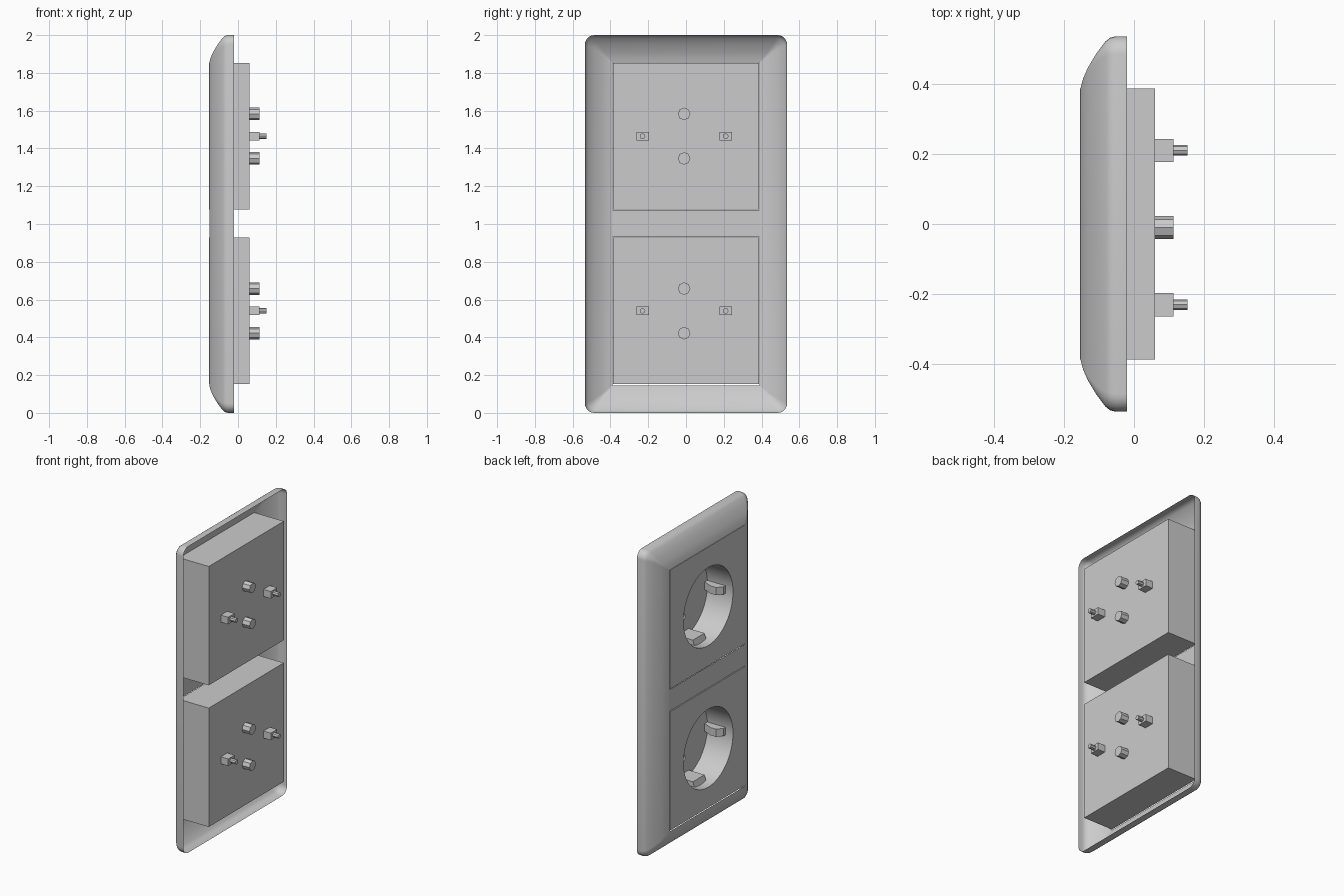
import bpy, bmesh, math
from mathutils import Matrix, Vector

cube = bpy.data.objects.get("Cube")
if cube:
    bpy.data.objects.remove(cube, do_unlink=True)

GREY = bpy.data.materials.new("light_grey_plastic")
GREY.use_nodes = True
colour = (0.6, 0.6, 0.6, 1)
GREY.diffuse_color = colour
GREY.node_tree.nodes["Principled BSDF"].inputs["Base Color"].default_value = colour

CENTRES = {"upper": 1.465, "lower": 0.54}   # socket heights
AXIS_Y = -0.01                              # socket axis
FACE_X, FLOOR_X, BACK_X = -0.154, 0.03, 0.06


def add_object(name, bm, smooth=False):
    mesh = bpy.data.meshes.new(name)
    bm.to_mesh(mesh)
    bm.free()
    mesh.materials.append(GREY)
    ob = bpy.data.objects.new(name, mesh)
    bpy.context.collection.objects.link(ob)
    if smooth:
        shade(ob)
    return ob


def select(ob):
    bpy.ops.object.select_all(action='DESELECT')
    ob.select_set(True)
    bpy.context.view_layer.objects.active = ob


def shade(ob):
    select(ob)
    bpy.ops.object.shade_smooth_by_angle(angle=math.radians(35))


def box(name, x0, x1, y, z, half_y, half_z):
    bm = bmesh.new()
    bmesh.ops.create_cube(bm, size=1)
    bmesh.ops.scale(bm, vec=(x1 - x0, 2 * half_y, 2 * half_z), verts=bm.verts)
    bmesh.ops.translate(bm, vec=((x0 + x1) / 2, y, z), verts=bm.verts)
    return add_object(name, bm)


def rod(name, x0, x1, y, z, radius, sides):
    bm = bmesh.new()
    bmesh.ops.create_cone(bm, cap_ends=True, segments=sides, radius1=radius,
                          radius2=radius, depth=x1 - x0,
                          matrix=Matrix.Translation(((x0 + x1) / 2, y, z))
                          @ Matrix.Rotation(math.pi / 2, 4, 'Y'))
    return add_object(name, bm, sides > 12)


def wall_block(name, z, angle, width, profile):
    """Extrude an (x, distance from axis) profile across the well wall."""
    turn = Matrix.Rotation(angle, 3, 'X')
    bm = bmesh.new()
    verts = [bm.verts.new(turn @ Vector((x, -width / 2, r)) + Vector((0, AXIS_Y, z)))
             for x, r in profile]
    face = bm.faces.new(verts)
    out = bmesh.ops.extrude_face_region(bm, geom=[face])
    moved = [g for g in out["geom"] if isinstance(g, bmesh.types.BMVert)]
    bmesh.ops.translate(bm, vec=turn @ Vector((0, width, 0)), verts=moved)
    bmesh.ops.recalc_face_normals(bm, faces=bm.faces)
    return add_object(name, bm)


def cut(ob, cutter):
    select(ob)
    mod = ob.modifiers.new("cut", 'BOOLEAN')
    mod.operation = 'DIFFERENCE'
    mod.solver = 'EXACT'
    mod.object = cutter
    bpy.ops.object.modifier_apply(modifier=mod.name)
    bpy.data.objects.remove(cutter, do_unlink=True)


# Frame: open shell swept through rounded rectangles, rim to front
def rounded_loop(bm, x, inset, radius, steps=6):
    hy, hz = 0.535 - inset, 1.0 - inset
    verts = []
    for corner, (sy, sz) in enumerate(((1, 1), (-1, 1), (-1, -1), (1, -1))):
        for i in range(steps + 1):
            a = (corner + i / steps) * math.pi / 2
            verts.append(bm.verts.new((x, sy * (hy - radius) + radius * math.cos(a),
                                       1 + sz * (hz - radius) + radius * math.sin(a))))
    return verts


bm = bmesh.new()
sections = [(-0.02, 0, 0.05), (-0.052, 0, 0.05), (-0.068, 0.004, 0.05),
            (-0.082, 0.015, 0.042), (-0.108, 0.05, 0.025), (-0.132, 0.09, 0.012),
            (-0.145, 0.12, 0.006), (-0.152, 0.146, 0.002)]
loops = [rounded_loop(bm, *s) for s in sections]
for a, b in zip(loops, loops[1:]):
    n = len(a)
    for i in range(n):
        j = (i + 1) % n
        bm.faces.new((a[j], a[i], b[i], b[j]))
bmesh.ops.recalc_face_normals(bm, faces=bm.faces)
add_object("frame", bm, True)

# Cross bar between the two inserts
bm = bmesh.new()
bm.faces.new([bm.verts.new((-0.152, y, z)) for y, z in
              ((0.39, 0.932), (0.39, 1.073), (-0.39, 1.073), (-0.39, 0.932))])
add_object("frame_cross_bar", bm)

RIB = [(-0.10, 0.262), (-0.085, 0.215), (FLOOR_X, 0.215), (FLOOR_X, 0.262)]
CLIP = [(-0.10, 0.262), (-0.10, 0.235), (-0.07, 0.200), (-0.03, 0.200),
        (FLOOR_X, 0.225), (FLOOR_X, 0.262)]

for level, z in CENTRES.items():
    # Insert with round well and two contact holes
    insert = box(level + "_socket_insert", FACE_X, BACK_X, 0, z, 0.387, 0.388)
    for side in (1, -1):
        tube = rod(f"{level}_contact_tube_{'top' if side > 0 else 'bottom'}",
                   BACK_X - 0.01, 0.113, AXIS_Y, z + side * 0.118, 0.033, 8)
        for target in (insert, tube):
            cut(target, rod("hole_cutter", 0, 0.1, AXIS_Y, z + side * 0.118, 0.024, 16))
    cut(insert, rod("well_cutter", FACE_X - 0.1, FLOOR_X, AXIS_Y, z, 0.255, 48))
    shade(insert)

    for side, tag in ((1, "left"), (-1, "right")):
        y = AXIS_Y + side * 0.22
        # Guide ribs above and below, earth clips at the sides
        wall_block(f"{level}_guide_rib_{tag}", z, math.pi * (side < 0), 0.12, RIB)
        wall_block(f"{level}_earth_clip_{tag}", z, -side * math.pi / 2, 0.05, CLIP)
        # Rear terminals
        box(f"{level}_terminal_block_{tag}", BACK_X - 0.01, 0.113, y, z, 0.033, 0.023)
        rod(f"{level}_terminal_pin_{tag}", 0.11, 0.152, y, z, 0.015, 8)
